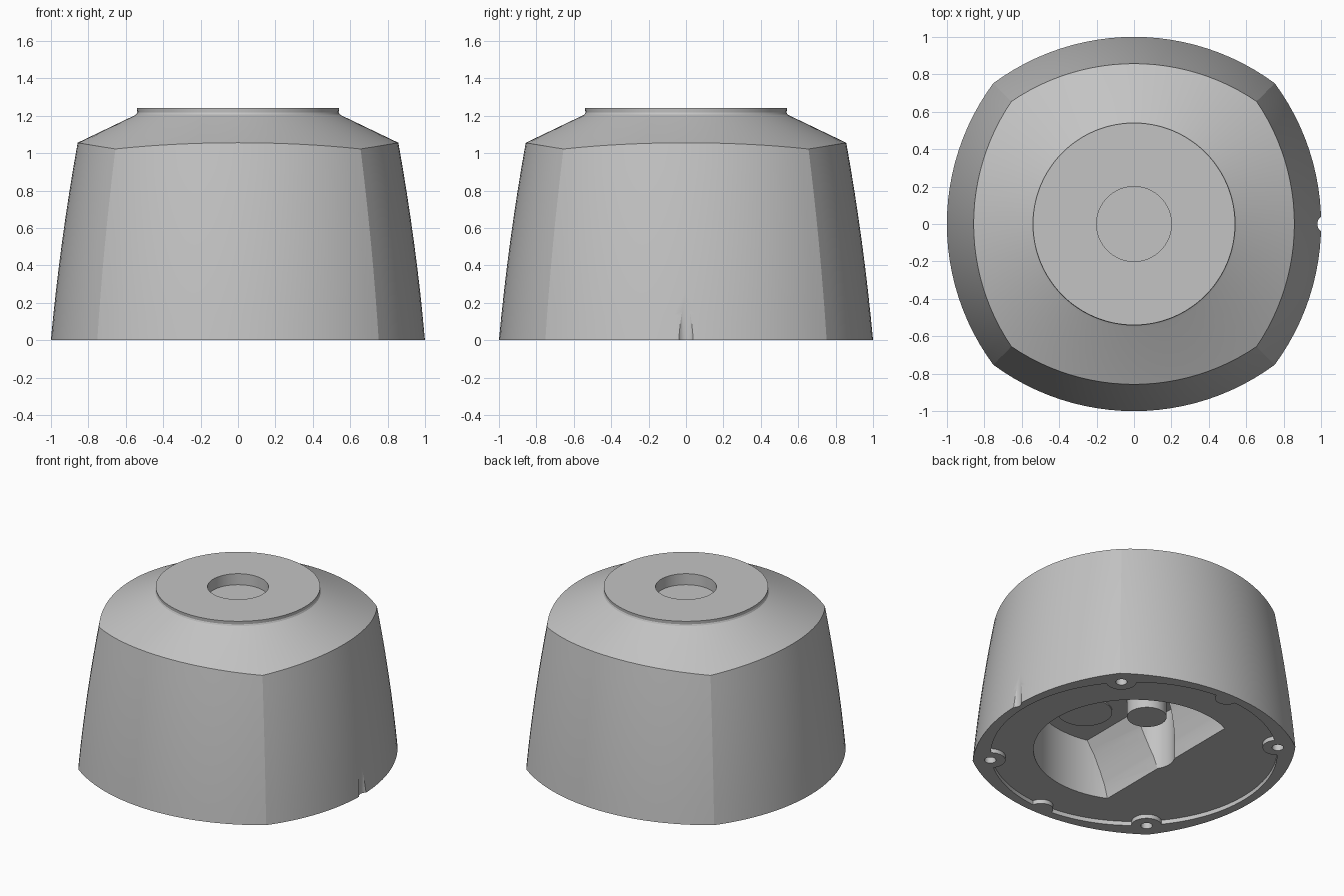
import bpy, bmesh, math
from mathutils import Vector

if "Cube" in bpy.data.objects:
    bpy.data.objects.remove(bpy.data.objects["Cube"])

grey = bpy.data.materials.new("satin grey")
grey.use_nodes = True
colour = (0.55, 0.55, 0.55, 1)
grey.diffuse_color = colour
grey.node_tree.nodes["Principled BSDF"].inputs["Base Color"].default_value = colour


def finish(bm, name):
    bmesh.ops.recalc_face_normals(bm, faces=bm.faces)
    mesh = bpy.data.meshes.new(name)
    bm.to_mesh(mesh)
    bm.free()
    mesh.materials.append(grey)
    ob = bpy.data.objects.new(name, mesh)
    bpy.context.collection.objects.link(ob)
    return ob


def cylinder(name, x, y, radius, z0, z1, sides=64):
    bm = bmesh.new()
    bmesh.ops.create_cone(bm, cap_ends=True, segments=sides, radius1=radius,
                          radius2=radius, depth=z1 - z0)
    bmesh.ops.translate(bm, verts=bm.verts, vec=(x, y, (z0 + z1) / 2))
    return finish(bm, name)


def select(ob):
    bpy.ops.object.select_all(action='DESELECT')
    ob.select_set(True)
    bpy.context.view_layer.objects.active = ob


def combine(ob, tool, operation='DIFFERENCE'):
    select(ob)
    mod = ob.modifiers.new("combine", 'BOOLEAN')
    mod.operation = operation
    mod.solver = 'EXACT'
    mod.object = tool
    bpy.ops.object.modifier_apply(modifier=mod.name)
    bpy.data.objects.remove(tool)


# Body outline: four shallow arcs meeting at soft corners
STEPS = 24


def outline(corner, middle):
    sag = middle - corner
    radius = (corner ** 2 + sag ** 2) / (2 * sag)
    half = math.asin(corner / radius)
    points = []
    for side in range(4):
        turn = side * math.pi / 2
        for i in range(STEPS):
            a = half * (2 * i / STEPS - 1)
            x, y = middle - radius + radius * math.cos(a), radius * math.sin(a)
            points.append(Vector((x * math.cos(turn) - y * math.sin(turn),
                                  x * math.sin(turn) + y * math.cos(turn))))
    return points


# Housing: bowed walls, a conical shoulder and a round top collar
bm = bmesh.new()
rings = []
shoulder = outline(0.655, 0.857)
tops = [1.205 - 0.48 * (p.length - 0.545) for p in shoulder]
WALL = 8
for k in range(WALL + 1):
    t = k / WALL
    drop = 0.68 * t + 0.32 * t * t
    ring = outline(0.752 - 0.097 * drop, 1 - 0.143 * drop)
    rings.append([bm.verts.new((p.x, p.y, t * z)) for p, z in zip(ring, tops)])
for radius, z in ((0.555, 1.2), (0.543, 1.207), (0.538, 1.217), (0.54, 1.24)):
    rings.append([bm.verts.new((*(p.normalized() * radius), z)) for p in shoulder])
for low, high in zip(rings, rings[1:]):
    for i in range(len(low)):
        j = (i + 1) % len(low)
        bm.faces.new((low[i], low[j], high[j], high[i]))
bm.faces.new(rings[0])
bm.faces.new(rings[-1])
housing = finish(bm, "housing")

# Top socket and side cable notch
combine(housing, cylinder("socket_cut", 0, 0, 0.2, 1.16, 1.4))
combine(housing, cylinder("notch_cut", 1.03, 0, 0.05, -0.1, 0.4, 32))

# Shallow base recess, leaving lugs round the screw holes
recess = cylinder("recess_cut", 0, 0, 0.94, -0.1, 0.03, 128)
corners = [(sx * 0.67, sy * 0.67) for sx in (-1, 1) for sy in (-1, 1)]
for x, y in corners:
    combine(recess, cylinder("lug", x, y, 0.1, -0.2, 0.2, 32))
for y in (-0.95, 0.95):
    combine(recess, cylinder("side_lug", 0, y, 0.08, -0.2, 0.2, 32))
combine(housing, recess)
for x, y in corners:
    combine(housing, cylinder("screw_cut", x, y, 0.038, -0.1, 0.15, 32))

# Inner cavity: a round pocket with one bowed, leaning wall
bm = bmesh.new()
profile = [(-0.275, -0.1), (-0.275, 0.03), (-0.257, 0.13), (-0.228, 0.23),
           (-0.19, 0.34), (-0.14, 0.44), (0.9, 0.44), (0.9, -0.1)]
face = bm.faces.new([bm.verts.new((x, -1, z)) for x, z in profile])
swept = bmesh.ops.extrude_face_region(bm, geom=[face])
bmesh.ops.translate(bm, vec=(0, 2, 0),
                    verts=[v for v in swept["geom"] if isinstance(v, bmesh.types.BMVert)])
pocket = finish(bm, "pocket_cut")
combine(pocket, cylinder("pocket_round", 0, 0, 0.66, -0.2, 0.6, 96), 'INTERSECT')
combine(housing, pocket)

# Clearance groove, hanging post and round boss inside the cavity
combine(housing, cylinder("groove_cut", -0.14, 0, 0.16, -0.1, 0.44))
post = cylinder("inner_post", -0.11, 0, 0.13, 0.32, 0.46)
boss = cylinder("ceiling_boss", 0.12, -0.36, 0.18, 0.43, 0.46)

for ob in (housing, post, boss):
    select(ob)
    bpy.ops.object.shade_smooth_by_angle(angle=math.radians(20))
